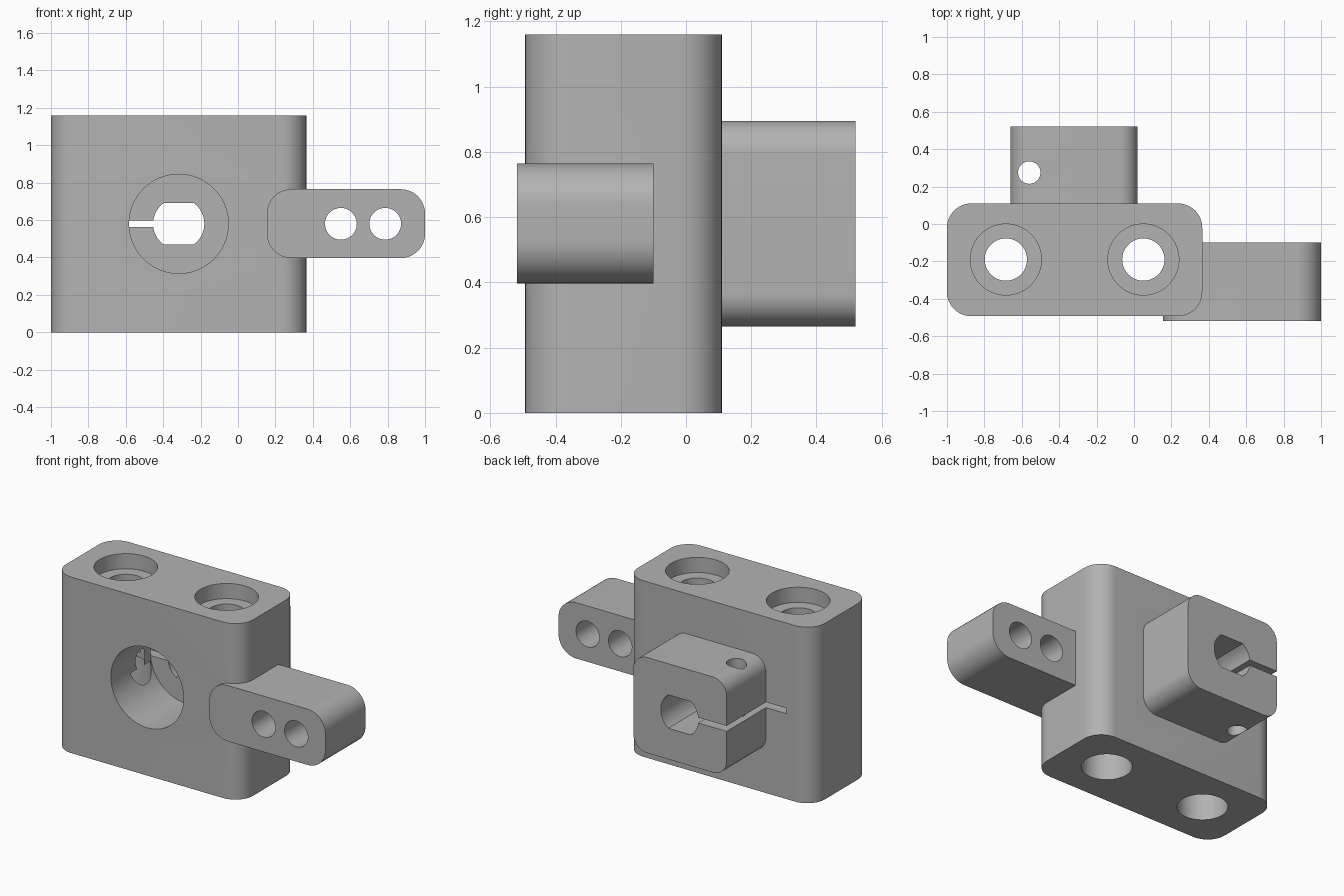
import bpy, bmesh, math
from mathutils import Matrix

default = bpy.data.objects.get("Cube")
if default:
    bpy.data.objects.remove(default, do_unlink=True)

grey = bpy.data.materials.new("plain grey")
grey.use_nodes = True
colour = (0.45, 0.45, 0.45, 1)
grey.diffuse_color = colour
grey.node_tree.nodes["Principled BSDF"].inputs["Base Color"].default_value = colour


def prism(name, points, axis, low, high):
    """Extrude a closed outline along z (outline in x, y) or y (outline in x, z)."""
    bm = bmesh.new()
    place = (lambda a, b: (a, b, low)) if axis == "z" else (lambda a, b: (a, low, b))
    face = bm.faces.new([bm.verts.new(place(a, b)) for a, b in points])
    grown = bmesh.ops.extrude_face_region(bm, geom=[face])
    verts = [v for v in grown["geom"] if isinstance(v, bmesh.types.BMVert)]
    step = (0, 0, high - low) if axis == "z" else (0, high - low, 0)
    bmesh.ops.translate(bm, verts=verts, vec=step)
    bmesh.ops.recalc_face_normals(bm, faces=bm.faces)
    mesh = bpy.data.meshes.new(name)
    bm.to_mesh(mesh)
    bm.free()
    mesh.materials.append(grey)
    obj = bpy.data.objects.new(name, mesh)
    bpy.context.collection.objects.link(obj)
    return obj


def rounded(a0, a1, b0, b1, r, steps=12):
    pts = []
    corners = [(a1 - r, b1 - r), (a0 + r, b1 - r), (a0 + r, b0 + r), (a1 - r, b0 + r)]
    for i, (a, b) in enumerate(corners):
        for k in range(steps + 1):
            t = math.pi / 2 * (i + k / steps)
            pts.append((a + r * math.cos(t), b + r * math.sin(t)))
    return pts


def circle(a, b, r, count=64):
    return [(a + r * math.cos(math.tau * k / count), b + r * math.sin(math.tau * k / count))
            for k in range(count)]


def flatted(a, b, r, half, steps=16):
    """Round hole with flat top and bottom."""
    limit = math.asin(half / r)
    arc = [limit * (2 * k / steps - 1) for k in range(steps + 1)]
    right = [(a + r * math.cos(t), b + r * math.sin(t)) for t in arc]
    left = [(2 * a - x, 2 * b - z) for x, z in right]
    return right + left


def combine(body, tool, operation):
    mod = body.modifiers.new(tool.name, "BOOLEAN")
    mod.operation, mod.solver, mod.object = operation, "EXACT", tool
    bpy.context.view_layer.objects.active = body
    bpy.ops.object.modifier_apply(modifier=mod.name)
    bpy.data.objects.remove(tool, do_unlink=True)


# Main block, rear clamp boss and side arm
body = prism("mounting_block", rounded(-1, 0.365, -0.493, 0.11, 0.13), "z", 0, 1.16)
boss = prism("clamp_boss", rounded(-0.66, 0.02, 0.265, 0.895, 0.1), "y", 0.05, 0.52)
arm = prism("side_arm", rounded(0.155, 1, 0.397, 0.765, 0.13), "y", -0.518, -0.1)
combine(body, boss, "UNION")
combine(body, arm, "UNION")

# Vertical bolt holes, recessed at the top and widened from below
for x in (-0.685, 0.05):
    for r, low, high in ((0.113, -0.1, 1.3), (0.19, 1.06, 1.3), (0.15, -0.1, 0.53)):
        combine(body, prism("bolt_hole", circle(x, -0.19, r), "z", low, high), "DIFFERENCE")

# Front bore, flatted shaft hole and clamp slot
cx, cz, floor = -0.317, 0.58, -0.08
combine(body, prism("front_bore", circle(cx, cz, 0.265, 96), "y", -0.7, floor), "DIFFERENCE")
combine(body, prism("shaft_hole", flatted(cx, cz, 0.137, 0.11), "y", -0.2, 0.7), "DIFFERENCE")
slot = [(-0.81, 0.563), (cx, 0.563), (cx, 0.599), (-0.81, 0.599)]
combine(body, prism("clamp_slot", slot, "y", floor - 0.001, 0.7), "DIFFERENCE")

# Clamp screw hole and arm holes
combine(body, prism("screw_hole", circle(-0.56, 0.275, 0.06, 48), "z", 0.1, 1.1), "DIFFERENCE")
for x in (0.55, 0.787):
    combine(body, prism("arm_hole", circle(x, cz, 0.085, 48), "y", -0.7, 0.05), "DIFFERENCE")

bpy.ops.object.select_all(action="DESELECT")
body.select_set(True)
bpy.context.view_layer.objects.active = body
bpy.ops.object.shade_smooth_by_angle(angle=math.radians(30))
